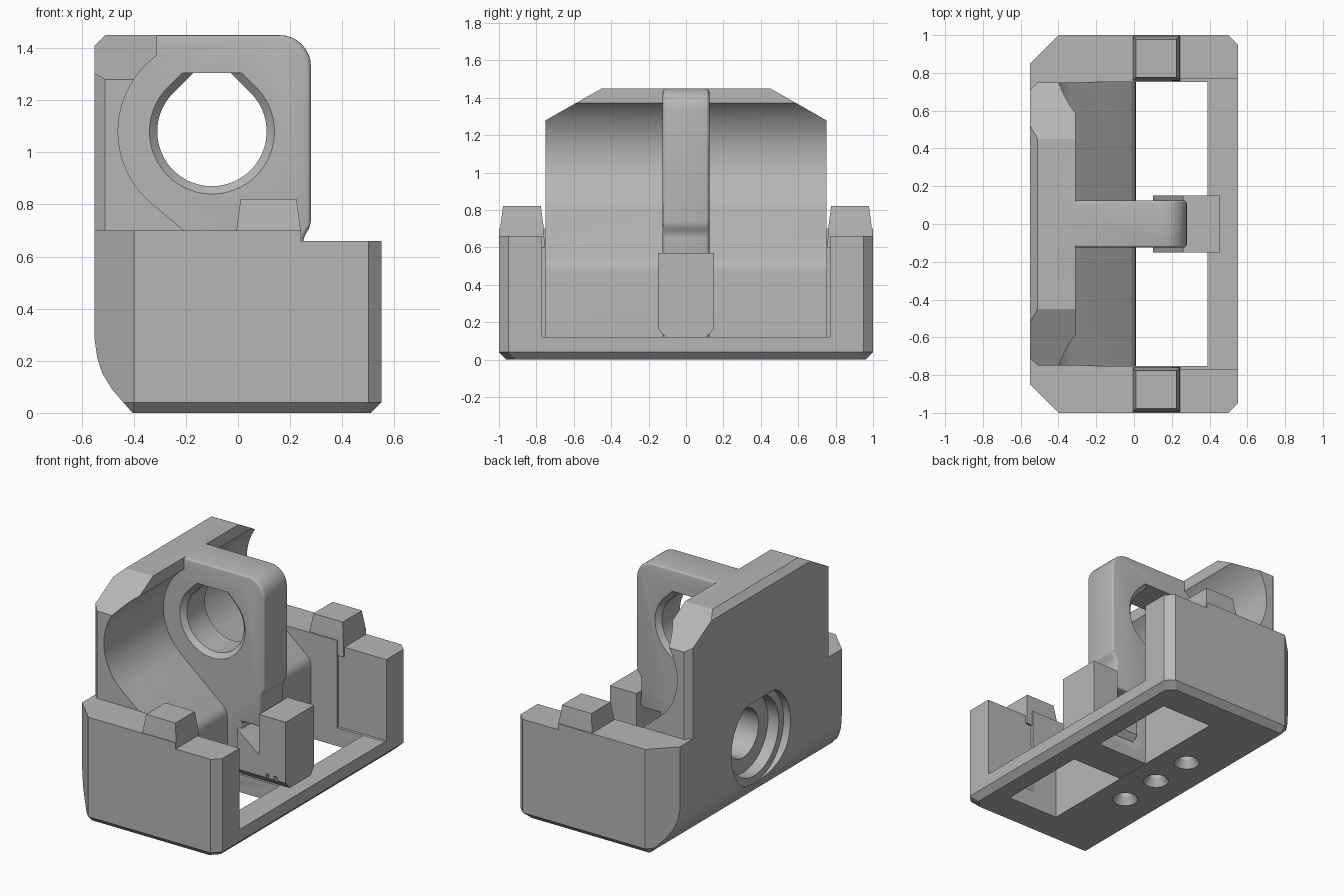
import bpy, bmesh, math

cube = bpy.data.objects.get("Cube")
if cube:
    bpy.data.objects.remove(cube, do_unlink=True)

grey = bpy.data.materials.new("plain_grey")
grey.use_nodes = True
COLOUR = (0.47, 0.47, 0.47, 1)
grey.diffuse_color = COLOUR
grey.node_tree.nodes["Principled BSDF"].inputs["Base Color"].default_value = COLOUR


def loft(name, rings):
    """Closed solid through rings of equal point count."""
    bm = bmesh.new()
    loops = [[bm.verts.new(p) for p in ring] for ring in rings]
    n = len(loops[0])
    for a, b in zip(loops, loops[1:]):
        for i in range(n):
            j = (i + 1) % n
            bm.faces.new((a[i], a[j], b[j], b[i]))
    bm.faces.new(loops[0])
    bm.faces.new(loops[-1])
    bmesh.ops.recalc_face_normals(bm, faces=bm.faces)
    mesh = bpy.data.meshes.new(name)
    bm.to_mesh(mesh)
    bm.free()
    mesh.materials.append(grey)
    obj = bpy.data.objects.new(name, mesh)
    bpy.context.collection.objects.link(obj)
    return obj


def place(p, axis, t):
    u, v = p
    return {"x": (t, u, v), "y": (u, t, v), "z": (u, v, t)}[axis]


def prism(name, pts, axis, a, b):
    return loft(name, [[place(p, axis, t) for p in pts] for t in (a, b)])


def box(name, x0, x1, y0, y1, z0, z1):
    return prism(name, [(x0, y0), (x1, y0), (x1, y1), (x0, y1)], "z", z0, z1)


def arc(cx, cy, r, a0, a1, n):
    angles = [math.radians(a0 + (a1 - a0) * i / n) for i in range(n + 1)]
    return [(cx + r * math.cos(a), cy + r * math.sin(a)) for a in angles]


def circle(cx, cy, r, n=40):
    return arc(cx, cy, r, 0, 360, n)[:-1]


def apply(obj, mod):
    bpy.context.view_layer.objects.active = obj
    bpy.ops.object.modifier_apply(modifier=mod.name)


def combine(target, tool, operation):
    mod = target.modifiers.new("combine", "BOOLEAN")
    mod.operation = operation
    mod.solver = "EXACT"
    mod.object = tool
    apply(target, mod)
    bpy.data.objects.remove(tool, do_unlink=True)


def footprint(z, left, inset):
    """Base outline with a wide left chamfer and a narrow right one."""
    r, w = 0.55 - inset, 1 - inset
    half = [(r, w - 0.05), (r - 0.05, w), (-0.40, w), (left, w - (-0.40 - left))]
    pts = half + [(x, -y) for x, y in reversed(half)]
    return [(x, y, z) for x, y in pts]


# Base block with rounded lower back edge and chamfered bottom
levels = [(0, -0.405, 0.04), (0.04, -0.44, 0), (0.09, -0.483, 0), (0.15, -0.52, 0),
          (0.21, -0.54, 0), (0.28, -0.55, 0), (0.70, -0.55, 0)]
body = loft("bracket_body", [footprint(*level) for level in levels])
combine(body, box("step_cut", 0.24, 0.8, -1.2, 1.2, 0.66, 0.9), "DIFFERENCE")

# Tall back wall, clipped by its sloped shoulders and chamfered corners
wall = prism("back_wall", [(-0.55, 0.5), (-0.1, 0.5), (-0.1, 1.45), (-0.51, 1.45),
                           (-0.55, 1.41)], "y", -0.8, 0.8)
shoulders = [(-0.75, 0.3), (0.75, 0.3), (0.75, 1.28), (0.45, 1.45),
             (-0.45, 1.45), (-0.75, 1.28)]
combine(wall, prism("shoulder_clip", shoulders, "x", -0.7, 0.2), "INTERSECT")
plan = [(-0.55, -0.71), (-0.51, -0.75), (0.1, -0.75), (0.1, 0.75),
        (-0.51, 0.75), (-0.55, 0.71)]
combine(wall, prism("corner_clip", plan, "z", 0.2, 1.6), "INTERSECT")
combine(body, wall, "UNION")

# Cavity with a round cradle, a sloping apron and an open floor
cradle = arc(-0.1, 1.08, 0.36, 125.7, 230, 32)
cavity = [(0.01, -0.1), (0.39, -0.1), (0.39, 0.12), (0.8, 0.12), (0.8, 1.6), (-0.31, 1.6)]
cavity += cradle + [(-0.02, 0.543), (-0.002, 0.523), (0.007, 0.5), (0.01, 0.47)]
combine(body, prism("cavity_cut", cavity, "y", -0.752, 0.752), "DIFFERENCE")
combine(body, box("mouth_cut", 0.2, 0.8, -0.77, 0.77, 0.121, 0.9), "DIFFERENCE")

# Central fin with a rounded upper corner
fin_shape = [(-0.5, 1.45)] + arc(0.16, 1.33, 0.12, 90, 0, 8)
fin_shape += [(0.28, 0.72), (0.25, 0.67), (0.25, 0.47), (0.11, 0.47),
              (0.11, 0.06), (-0.1, 0.06), (-0.1, 0.4), (-0.5, 0.6)]
fin = prism("fin", fin_shape, "y", -0.125, 0.125)
bevel = fin.modifiers.new("soft_edges", "BEVEL")
bevel.width = 0.018
bevel.segments = 3
bevel.limit_method = "ANGLE"
apply(fin, bevel)
combine(body, fin, "UNION")

# Floor strip and notched block below the fin
combine(body, box("floor_strip", -0.05, 0.45, -0.124, 0.124, 0.002, 0.119), "UNION")
block = prism("notched_block", [(0.10, 0.11), (0.455, 0.11), (0.455, 0.57), (0.26, 0.57),
                                (0.26, 0.30), (0.10, 0.43)], "y", -0.15, 0.15)
block_clip = [(-0.10, 0.11), (0.10, 0.11), (0.15, 0.165), (0.15, 0.7),
              (-0.15, 0.7), (-0.15, 0.165)]
combine(block, prism("block_clip", block_clip, "x", 0, 0.6), "INTERSECT")
for x in (0.31, 0.37):
    combine(block, box("slit", x, x + 0.02, -0.2, -0.12, 0.13, 0.19), "DIFFERENCE")
combine(body, block, "UNION")


def teardrop(r):
    """Round bore with a flat-topped peak."""
    top = 0.225
    w = r * math.sqrt(2) - top
    pts = arc(-0.1, 1.08, r, 135, 405, 40)
    return pts + [(-0.1 + w, 1.08 + top), (-0.1 - w, 1.08 + top)]


# Chamfered bore through the fin
bore = [(-0.135, 0.25), (-0.095, 0.21), (0.095, 0.21), (0.135, 0.25)]
combine(body, loft("fin_bore", [[place(p, "y", y) for p in teardrop(r)] for y, r in bore]),
        "DIFFERENCE")


# Stepped round pocket in the back, flat along its top
def flat_circle(r, top):
    return [(y, min(z, top)) for y, z in circle(0, 0.43, r, 48)]


for r, top, depth in ((0.31, 0.70, -0.50), (0.26, 0.67, -0.42), (0.16, 0.8, -0.15)):
    outline = []
    for p in flat_circle(r, top):
        if len(outline) > 1 and outline[-1][1] == top == outline[-2][1] == p[1]:
            outline[-1] = p
        else:
            outline.append(p)
    combine(body, prism("back_pocket", outline, "x", -0.7, depth), "DIFFERENCE")

# Countersunk holes in the underside
for y in (-0.3, 0, 0.3):
    sink = [(-0.01, 0.085), (0.05, 0.05), (0.2, 0.05)]
    combine(body, loft("screw_hole", [[place(p, "z", z) for p in circle(-0.18, y, r, 28)]
                                      for z, r in sink]), "DIFFERENCE")

# Tapered pegs on the end walls
for side, label in ((-1, "front"), (1, "rear")):
    rings = []
    for z, inset in ((0.6, 0), (0.70, 0.004), (0.82, 0.02)):
        x0, x1, y0, y1 = -0.01 + inset, 0.245 - inset, 0.756 + inset, 0.998 - inset
        rings.append([(x, side * y, z) for x, y in ((x0, y0), (x1, y0), (x1, y1), (x0, y1))])
    loft(label + "_peg", rings)

# Smooth curved areas, keep sharp edges
for obj in list(bpy.context.collection.objects):
    if obj.type == "MESH" and grey.name in obj.data.materials:
        bpy.ops.object.select_all(action="DESELECT")
        obj.select_set(True)
        bpy.context.view_layer.objects.active = obj
        bpy.ops.object.shade_smooth_by_angle(angle=math.radians(25))
